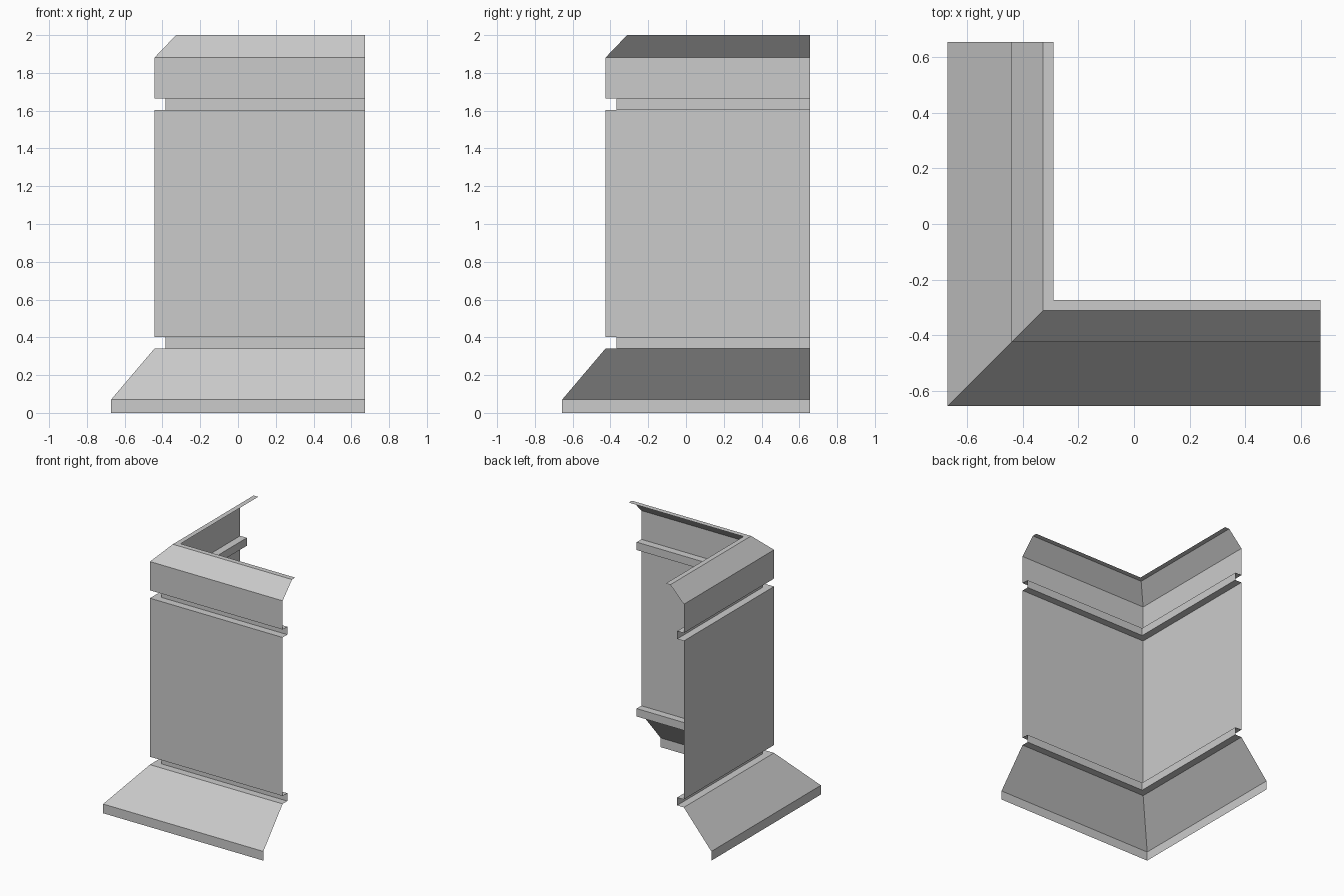
import bpy
import bmesh

cube = bpy.data.objects.get("Cube")
if cube:
    bpy.data.objects.remove(cube, do_unlink=True)

# Single plain grey
grey = bpy.data.materials.new("plain grey")
grey.use_nodes = True
colour = (0.6, 0.6, 0.6, 1)
grey.diffuse_color = colour
grey.node_tree.nodes["Principled BSDF"].inputs["Base Color"].default_value = colour

X, Y = 0.672, 0.656            # half extents of the L-shaped plan
WALL, GROOVE = 0.231, 0.287    # insets from the outer corner


def mitred_strip(name, profile):
    """Sweep an (inset, height) profile along two walls meeting in a mitre."""
    bm = bmesh.new()
    rows = []
    for inset, z in profile:
        path = [(-X + inset, Y, z), (-X + inset, -Y + inset, z), (X, -Y + inset, z)]
        rows.append([bm.verts.new(p) for p in path])
    for low, high in zip(rows, rows[1:]):
        for i in range(2):
            bm.faces.new((low[i], low[i + 1], high[i + 1], high[i]))
    mesh = bpy.data.meshes.new(name)
    bm.to_mesh(mesh)
    bm.free()
    mesh.materials.append(grey)
    obj = bpy.data.objects.new(name, mesh)
    bpy.context.collection.objects.link(obj)


def groove(name, z0, z1):
    mitred_strip(name, [(WALL, z0), (GROOVE, z0), (GROOVE, z1), (WALL, z1)])


# Flared foot, wall panel and bevelled cap, parted by two recessed grooves
mitred_strip("flared_base", [(0, 0), (0, 0.07), (WALL, 0.342)])
groove("lower_groove", 0.342, 0.402)
mitred_strip("wall_panel", [(WALL, 0.402), (WALL, 1.604)])
groove("upper_groove", 1.604, 1.664)
mitred_strip("bevelled_cap", [(WALL, 1.664), (WALL, 1.882), (0.344, 2), (0.382, 2)])
